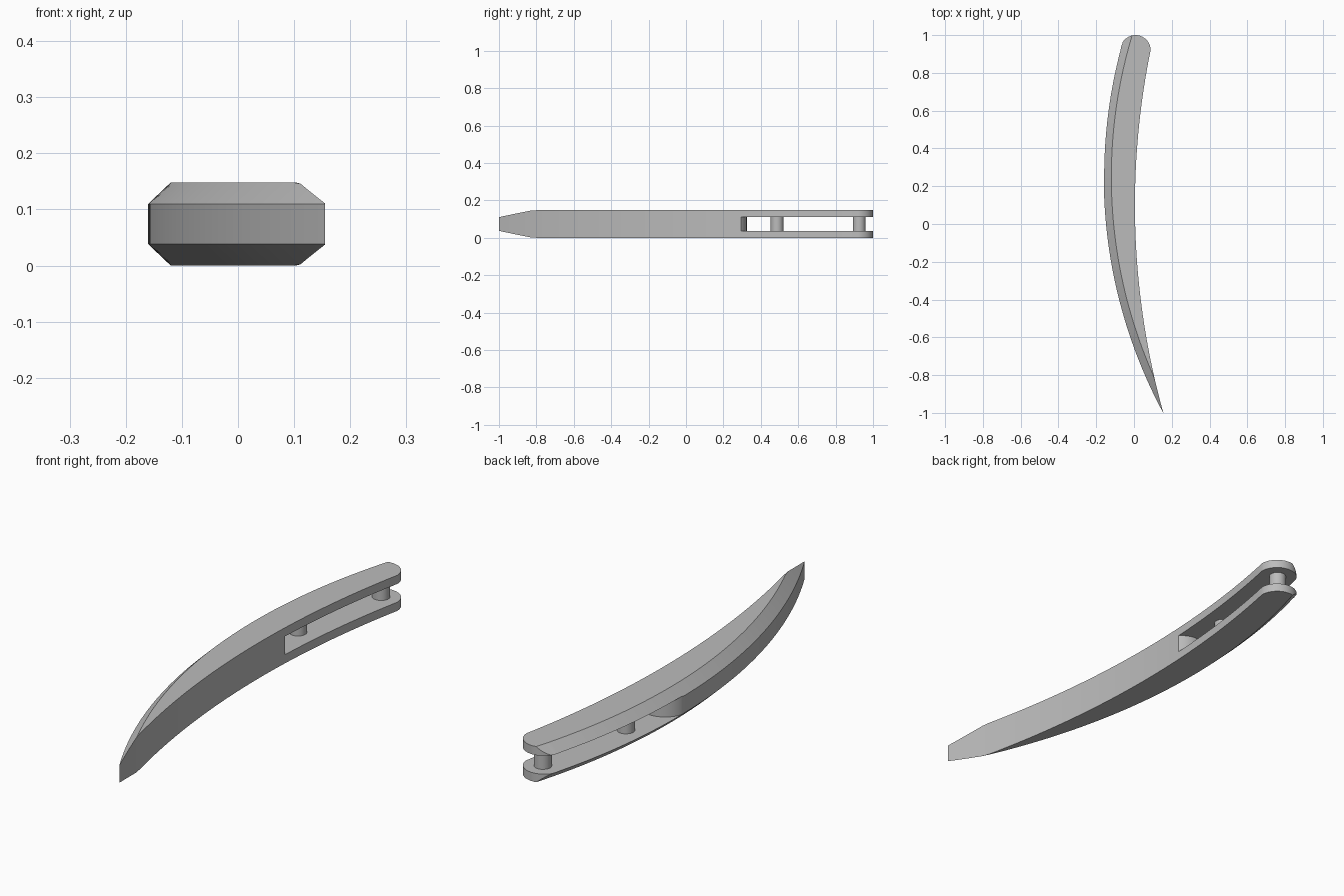
import bpy, bmesh, math

cube = bpy.data.objects.get("Cube")
if cube:
    bpy.data.objects.remove(cube, do_unlink=True)

HEIGHT = 0.148
BEVEL = 0.038          # vertical drop of the chamfer
CAP_Y, CAP_X, CAP_R = 0.92, 0.008, 0.08
SLOT_LOW, SLOT_HIGH = 0.036, 0.112

grey = bpy.data.materials.new("plain_grey")
grey.use_nodes = True
grey.diffuse_color = (0.5, 0.5, 0.5, 1)
grey.node_tree.nodes["Principled BSDF"].inputs["Base Color"].default_value = (0.5, 0.5, 0.5, 1)


def arc(y, peak_y, peak_x, radius):
    return peak_x + radius - math.sqrt(radius ** 2 - (y - peak_y) ** 2)


def outer_curve(y):
    return arc(y, 0.25, -0.16, 2.64)


def inner_curve(y):
    return arc(y, 0.1, 0.005, 4.1)


def finish(name, bm):
    bmesh.ops.recalc_face_normals(bm, faces=bm.faces[:])
    mesh = bpy.data.meshes.new(name)
    bm.to_mesh(mesh)
    bm.free()
    mesh.materials.append(grey)
    obj = bpy.data.objects.new(name, mesh)
    bpy.context.collection.objects.link(obj)
    return obj


def activate(obj):
    bpy.ops.object.select_all(action='DESELECT')
    obj.select_set(True)
    bpy.context.view_layer.objects.active = obj


def section(y):
    """Six-point cross-section with chamfers along the outer curve."""
    curve = outer_curve(y)
    if y > CAP_Y:
        half = math.sqrt(max(0, CAP_R ** 2 - (y - CAP_Y) ** 2))
        left, right = CAP_X - half, CAP_X + half
    else:
        left, right = curve, max(curve, inner_curve(y))
    width = 0.04 / math.sqrt(1 - ((y - 0.25) / 2.64) ** 2)
    ridge = min(max(curve + width, left), right)

    def drop(x):
        return BEVEL * min(1, max(0, 1 - (x - curve) / width))

    upper = [(x, y, HEIGHT - drop(x)) for x in (left, ridge, right)]
    lower = [(x, y, drop(x)) for x in (right, ridge, left)]
    return upper + lower


# Curved body with a rounded back end and a pointed front
stations = [-1 + (CAP_Y + 1) * k / 56 for k in range(57)]
stations += [CAP_Y + CAP_R * math.sin(math.pi / 2 * k / 14) for k in range(1, 15)]
bm = bmesh.new()
rings = [[bm.verts.new(p) for p in section(y)] for y in stations]
for a, b in zip(rings, rings[1:]):
    for k in range(6):
        n = (k + 1) % 6
        bm.faces.new((a[k], a[n], b[n], b[k]))
bm.faces.new(rings[0])
bm.faces.new(rings[-1])
bmesh.ops.remove_doubles(bm, verts=bm.verts[:], dist=0.0006)
bmesh.ops.dissolve_degenerate(bm, edges=bm.edges[:], dist=0.00001)
body = finish("curved_body", bm)

# Slot cutter whose front wall bulges backwards
bm = bmesh.new()
outline = [(0.4, 1.2), (-0.4, 1.2), (-0.4, 0.225)]
for k in range(33):
    t = math.pi * (1 - k / 32)
    outline.append((-0.062 + 0.1 * math.cos(t), 0.225 + 0.1 * math.sin(t)))
outline.append((0.4, 0.225))
face = bm.faces.new([bm.verts.new((x, y, SLOT_LOW)) for x, y in outline])
grown = bmesh.ops.extrude_face_region(bm, geom=[face])["geom"]
bmesh.ops.translate(bm, vec=(0, 0, SLOT_HIGH - SLOT_LOW),
                    verts=[g for g in grown if isinstance(g, bmesh.types.BMVert)])
cutter = finish("slot_cutter", bm)
cutter.hide_render = True

activate(body)
cut = body.modifiers.new("slot", 'BOOLEAN')
cut.operation = 'DIFFERENCE'
cut.solver = 'EXACT'
cut.object = cutter
bpy.ops.object.modifier_apply(modifier=cut.name)
bpy.data.objects.remove(cutter, do_unlink=True)
bpy.ops.object.shade_smooth_by_angle(angle=math.radians(25))

# Pins joining the two plates
for name, x, y in (("middle_pin", -0.065, 0.487), ("end_pin", 0.01, 0.926)):
    bpy.ops.mesh.primitive_cylinder_add(vertices=32, radius=0.034, depth=0.084,
                                        location=(x, y, HEIGHT / 2))
    pin = bpy.context.object
    pin.name = name
    pin.data.materials.append(grey)
    bpy.ops.object.shade_smooth_by_angle(angle=math.radians(30))
